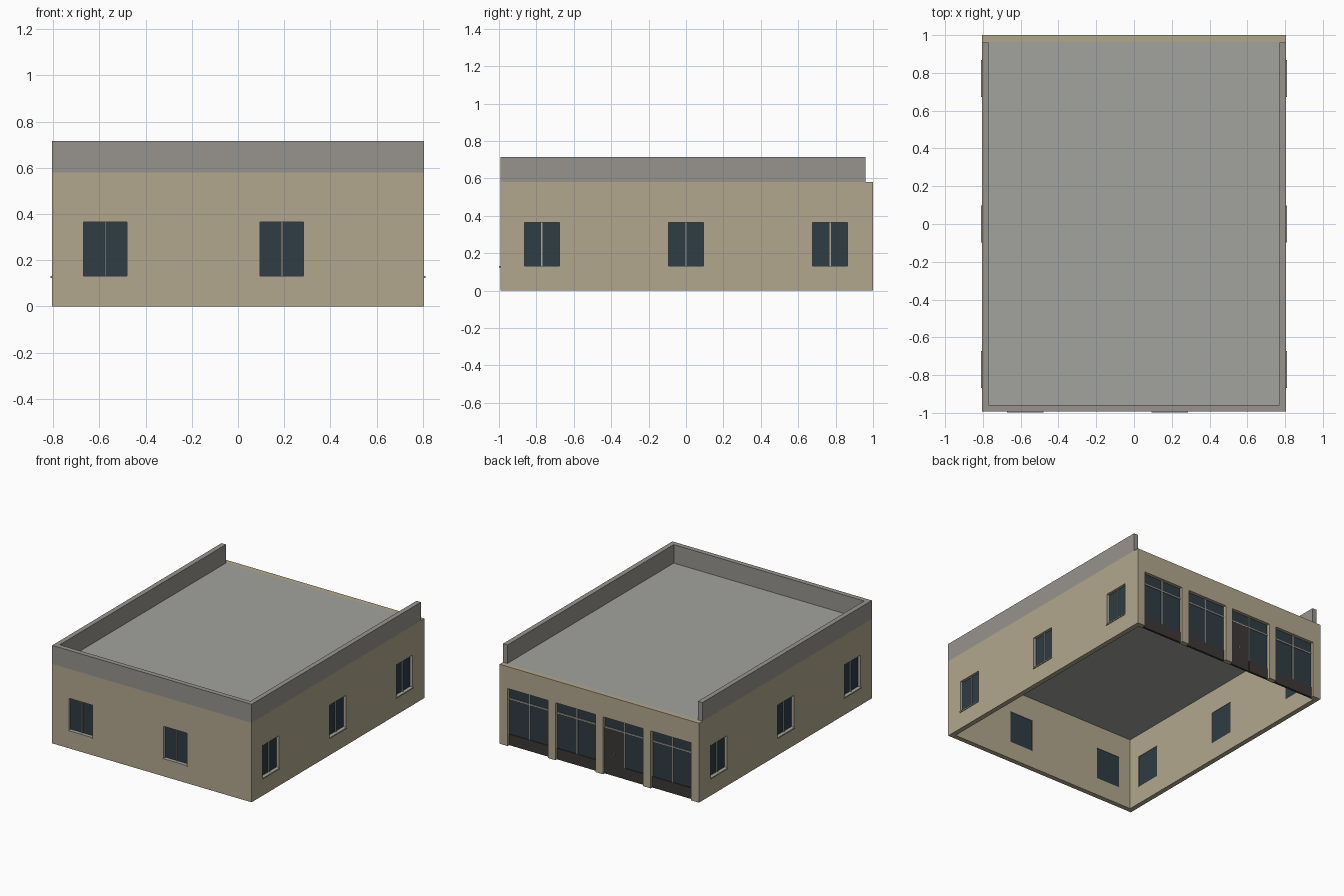
import bpy, bmesh
from mathutils import Matrix, Vector

if "Cube" in bpy.data.objects:
    bpy.data.objects.remove(bpy.data.objects["Cube"])

def mat(name, rgb):
    m = bpy.data.materials.new(name)
    m.diffuse_color = (*rgb, 1)
    m.use_nodes = True
    m.node_tree.nodes["Principled BSDF"].inputs["Base Color"].default_value = m.diffuse_color
    return m

WALL = mat("beige_wall", (0.45, 0.39, 0.27))
PARAPET = mat("parapet_grey", (0.31, 0.295, 0.27))
ROOF = mat("roof_grey", (0.36, 0.36, 0.34))
GLASS = mat("dark_glass", (0.028, 0.045, 0.058))
DARK = mat("dark_panel", (0.045, 0.04, 0.038))
FRAME = mat("light_frame", (0.40, 0.38, 0.33))

def boxes(name, spans, material=None, matrix=None):
    """One object made of boxes given as (x0, x1, y0, y1, z0, z1)."""
    bm = bmesh.new()
    for x0, x1, y0, y1, z0, z1 in spans:
        m = Matrix.Translation(((x0 + x1) / 2, (y0 + y1) / 2, (z0 + z1) / 2))
        m = m @ Matrix.Diagonal((x1 - x0, y1 - y0, z1 - z0, 1))
        bmesh.ops.create_cube(bm, size=1, matrix=m)
    if matrix:
        bm.transform(matrix)
    me = bpy.data.meshes.new(name)
    bm.to_mesh(me)
    bm.free()
    ob = bpy.data.objects.new(name, me)
    bpy.context.collection.objects.link(ob)
    if material:
        me.materials.append(material)
    return ob

def cut(target, cutter):
    cutter.hide_render = True
    mod = target.modifiers.new("cut", 'BOOLEAN')
    mod.operation = 'DIFFERENCE'
    mod.solver = 'EXACT'
    mod.object = cutter
    bpy.context.view_layer.objects.active = target
    bpy.ops.object.modifier_apply(modifier=mod.name)
    bpy.data.objects.remove(cutter)

X, YF, YB, H, T = 0.805, -0.993, 1.0, 0.58, 0.036
WZ0, WZ1, WW = 0.13, 0.365, 0.097      # window bottom, top, half width
SH, SZ = 0.1625, 0.42                  # storefront half width, top
bays = [-0.5775, -0.1925, 0.1925, 0.5775]

# Window placements: local x along the wall, local -y points outwards
def place(x, y, angle):
    return Matrix.Translation((x, y, 0)) @ Matrix.Rotation(angle, 4, 'Z')

PI = 3.14159265
windows = [place(x, YF, 0) for x in (-0.575, 0.19)]
windows += [place(s * X, y, s * PI / 2) for s in (-1, 1) for y in (-0.77, 0, 0.77)]

# Hollow walls with openings
walls = boxes("walls", [(-X, X, YF, YB, 0, H)], WALL)
cut(walls, boxes("room_cutter", [(-X + T, X - T, YF + T, YB - T, -0.1, 0.7)]))
for m in windows:
    cut(walls, boxes("window_cutter", [(-WW, WW, -0.05, 0.1, WZ0, WZ1)], None, m))
cut(walls, boxes("storefront_cutter",
                 [(c - SH, c + SH, 0.9, 1.1, -0.1, SZ) for c in bays]))

# Roof slab and three-sided parapet
boxes("roof", [(-X + T, X - T, YF + T, YB - T, 0.535, H)], ROOF)
boxes("parapet", [(-X, -X + T, YF, 0.96, H, 0.715),
                  (X - T, X, YF, 0.96, H, 0.715),
                  (-X + T, X - T, YF, YF + T, H, 0.715)], PARAPET)

# Windows with recessed glass, thin frame, centre bar and sill
f = 0.005
for i, m in enumerate(windows):
    boxes(f"window_glass_{i}", [(-WW, WW, 0.02, 0.033, WZ0, WZ1)], GLASS, m)
    boxes(f"window_frame_{i}", [
        (-0.004, 0.004, 0.012, 0.02, WZ0, WZ1),
        (-WW, -WW + f / 2, 0.0, 0.02, WZ0, WZ1),
        (WW - f / 2, WW, 0.0, 0.02, WZ0, WZ1)], FRAME, m)
    boxes(f"window_sill_{i}", [(-WW, WW, -0.006, 0.02, WZ0 - 0.007, WZ0 + 0.002)], FRAME, m)

# Storefront bays: glass, dark base, bars; one bay holds the door
y0, y1 = 0.966, 0.976
PZ, TZ = 0.08, 0.34
for i, c in enumerate(bays):
    door = i == 1
    a, b = c - SH, c + SH
    boxes(f"storefront_glass_{i}", [(a, b, y0, y1, PZ, SZ)], GLASS)
    boxes(f"storefront_base_{i}", [(a, c if door else b, y0, y1 + 0.006, 0, PZ)], DARK)
    boxes(f"storefront_bars_{i}", [
        (c - 0.004, c + 0.004, y1, y1 + 0.006, PZ, SZ),
        (a, b, y1, y1 + 0.006, TZ - 0.004, TZ + 0.004)], FRAME)
    if door:
        boxes("door", [(c + 0.004, b, y0, y1 + 0.005, 0, TZ - 0.004)], DARK)
        boxes("door_handle", [(c + 0.08, c + 0.088, y1, y1 + 0.014, 0.15, 0.165)], FRAME)
